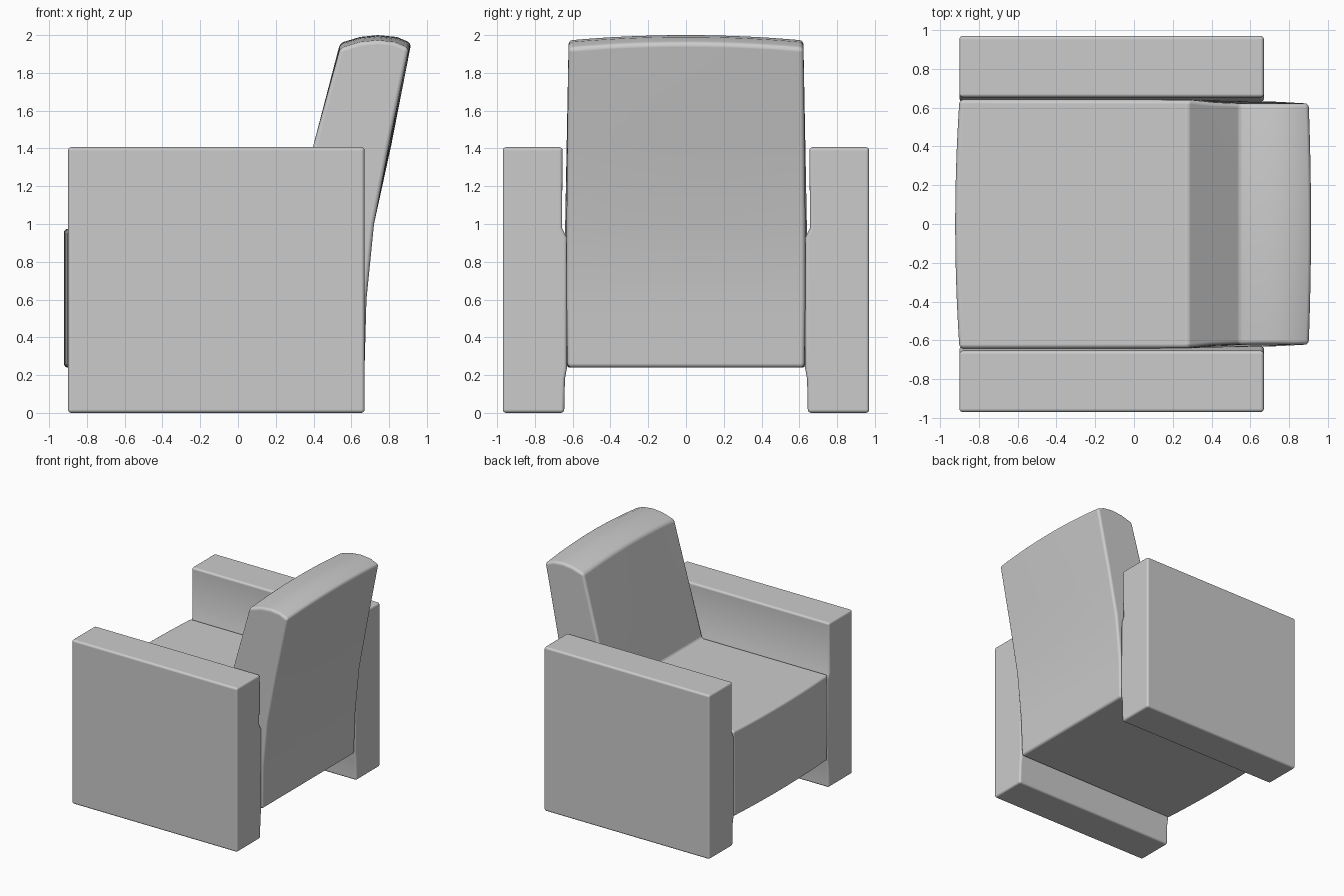
import bpy, bmesh

if "Cube" in bpy.data.objects:
    bpy.data.objects.remove(bpy.data.objects["Cube"])


def loft(name, sections, bevel):
    """Skin a closed shape through matching cross-sections, then soften the edges."""
    bm = bmesh.new()
    rings = [[bm.verts.new(p) for p in sec] for sec in sections]
    n = len(rings[0])
    for a, b in zip(rings, rings[1:]):
        for i in range(n):
            j = (i + 1) % n
            bm.faces.new((a[i], a[j], b[j], b[i]))
    bm.faces.new(rings[0])
    bm.faces.new(rings[-1])
    bmesh.ops.recalc_face_normals(bm, faces=bm.faces[:])
    for f in bm.faces:
        f.smooth = True
    mesh = bpy.data.meshes.new(name)
    bm.to_mesh(mesh)
    bm.free()
    obj = bpy.data.objects.new(name, mesh)
    bpy.context.collection.objects.link(obj)
    mod = obj.modifiers.new("soft_edges", 'BEVEL')
    mod.width = bevel
    mod.segments = 4
    mod.limit_method = 'ANGLE'
    mod.angle_limit = 0.6
    mod.harden_normals = True
    return obj


# Upholstered seat and reclined back: side profile (x, z, half width)
profile = [(-0.90, 0.24, 0.635), (0.67, 0.24, 0.627), (0.68, 0.60, 0.632),
           (0.72, 1.00, 0.632), (0.80, 1.42, 0.628), (0.905, 1.93, 0.622),
           (0.83, 1.962, 0.622), (0.74, 1.972, 0.622), (0.645, 1.962, 0.622),
           (0.54, 1.93, 0.622), (0.40, 1.42, 0.628), (0.285, 0.975, 0.640),
           (-0.90, 0.975, 0.642)]


def body_section(s):
    crown = 1 - s * s
    pts = []
    for x, z, w in profile:
        if x < -0.8:
            x -= 0.022 * crown
        elif x > 0.78:
            x += 0.012 * crown
        if z > 1.9:
            z += 0.028 * crown
        pts.append((x, s * w, z))
    return pts


STEPS = 14
loft("seat_and_back", [body_section(-1 + 2 * i / STEPS) for i in range(STEPS + 1)], 0.022)

# Slab arms: end profile (y, z), bulging inward where they meet the seat
arm = [(0.97, 0.0), (0.97, 1.407), (0.653, 1.407), (0.657, 0.98),
       (0.632, 0.93), (0.630, 0.24), (0.641, 0.18), (0.645, 0.0)]
for label, side in (("arm_front", -1), ("arm_rear", 1)):
    loft(label, [[(x, side * y, z) for y, z in arm] for x in (-0.90, 0.67)], 0.018)
